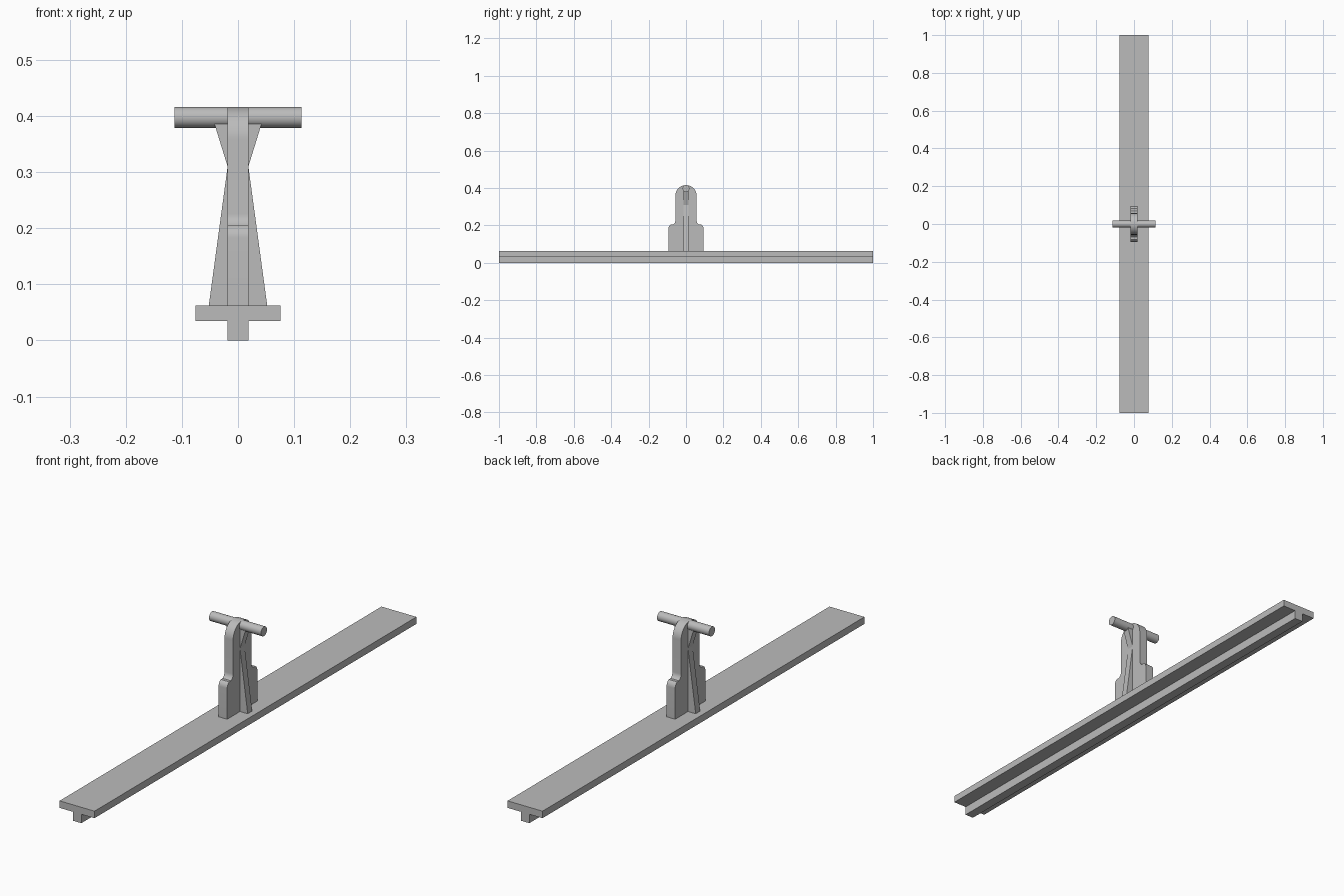
import bpy
import bmesh
import math

cube = bpy.data.objects.get("Cube")
if cube:
    bpy.data.objects.remove(cube)

grey = bpy.data.materials.new("plain_grey")
grey.use_nodes = True
grey.diffuse_color = (0.5, 0.5, 0.5, 1)
grey.node_tree.nodes["Principled BSDF"].inputs["Base Color"].default_value = (0.5, 0.5, 0.5, 1)


def extrude_profile(name, points, axis, half, smooth=False):
    """Prism from a (side, z) outline, reaching half either way along axis."""
    def place(u, z, d):
        return (d, u, z) if axis == "x" else (u, d, z)
    bm = bmesh.new()
    face = bm.faces.new([bm.verts.new(place(u, z, -half)) for u, z in points])
    new = bmesh.ops.extrude_face_region(bm, geom=[face])["geom"]
    shift = place(0, 0, 2 * half)
    bmesh.ops.translate(bm, vec=shift, verts=[g for g in new if isinstance(g, bmesh.types.BMVert)])
    bmesh.ops.recalc_face_normals(bm, faces=bm.faces)
    mesh = bpy.data.meshes.new(name)
    bm.to_mesh(mesh)
    bm.free()
    mesh.materials.append(grey)
    obj = bpy.data.objects.new(name, mesh)
    bpy.context.collection.objects.link(obj)
    if smooth:
        bpy.ops.object.select_all(action="DESELECT")
        obj.select_set(True)
        bpy.context.view_layer.objects.active = obj
        bpy.ops.object.shade_smooth_by_angle(angle=math.radians(30))
    return obj


def mirrored(right_half):
    """Close an outline given from bottom to top on the positive side."""
    return right_half + [(-u, z) for u, z in reversed(right_half) if u > 1e-6]


def arc(cu, cz, r, start, end, steps):
    angles = [math.radians(start + (end - start) * i / steps) for i in range(steps + 1)]
    return [(cu + r * math.cos(a), cz + r * math.sin(a)) for a in angles]


BASE_TOP = 0.0625
RIB = 0.0185

# Long T-section rail
rail = [(RIB, 0), (RIB, 0.035), (0.076, 0.035), (0.076, BASE_TOP)]
extrude_profile("rail", mirrored(rail), "y", 1.0)

# Upright plate with curved shoulders and a round head
plate = [(0.094, BASE_TOP)]
plate += arc(0.069, 0.183, 0.025, 0, 60, 6)
plate += arc(0.082, 0.226, 0.025, 240, 180, 6)
plate += arc(0, 0.3585, 0.057, 0, 90, 16)
extrude_profile("upright_plate", mirrored(plate), "x", RIB, smooth=True)

# Side fins: tapering from the rail, flaring again under the rod
fins = [(0.052, BASE_TOP), (RIB, 0.31), (0.042, 0.386), (0.042, 0.392)]
extrude_profile("side_fins", mirrored(fins), "y", 0.014)

# Cross rod
rod = arc(0, 0.3975, RIB, 0, 348.75, 31)
extrude_profile("cross_rod", rod, "x", 0.113, smooth=True)
